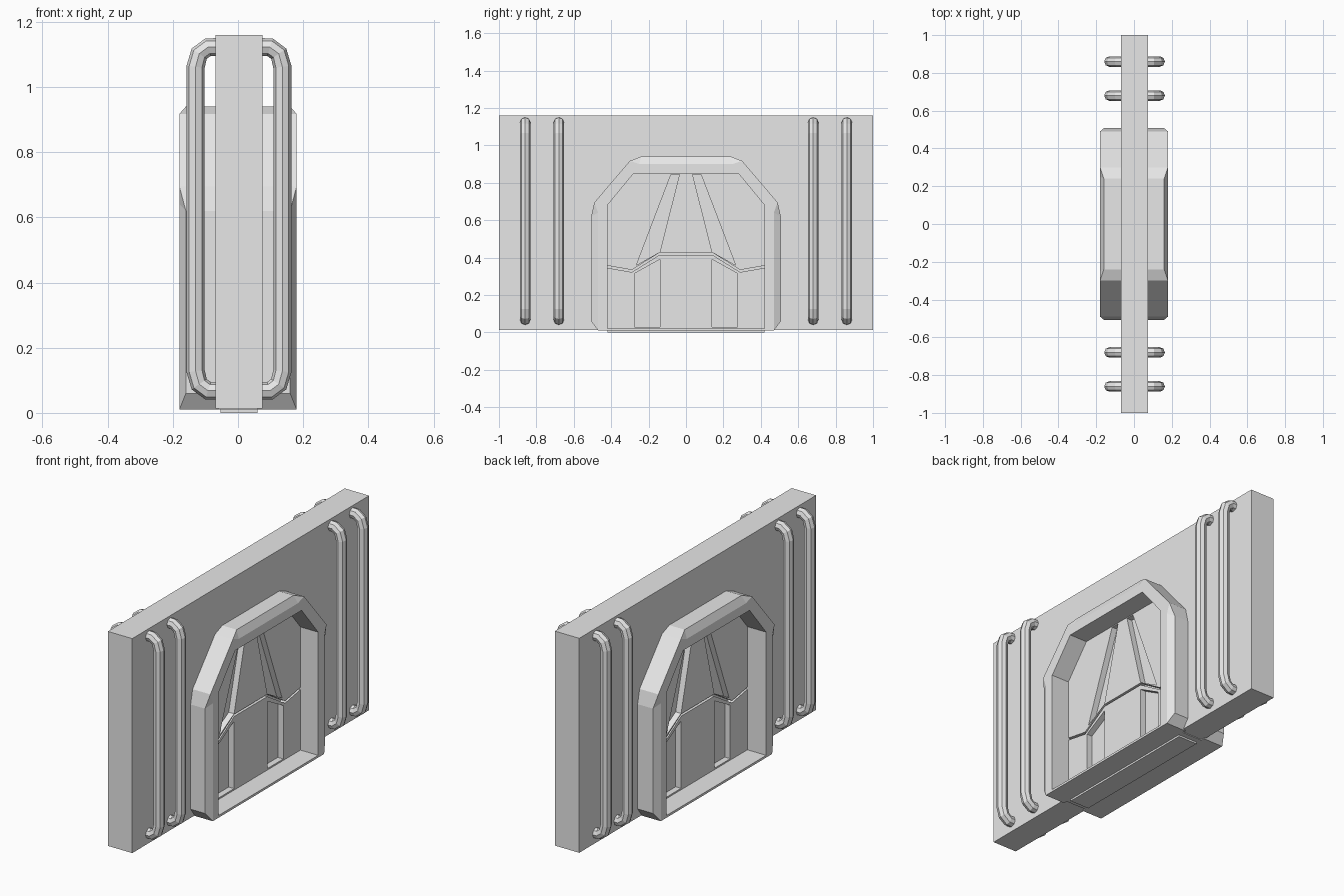
import bpy
import bmesh

cube = bpy.data.objects.get("Cube")
if cube:
    bpy.data.objects.remove(cube)

grey = bpy.data.materials.new("plain_grey")
grey.use_nodes = True
COLOUR = (0.8, 0.8, 0.8, 1)
grey.diffuse_color = COLOUR
grey.node_tree.nodes["Principled BSDF"].inputs["Base Color"].default_value = COLOUR

SHIFT = 0.003  # wall and pipes sit slightly to one side
FACE = 0.072   # half thickness of the wall


def finish(name, bm):
    bmesh.ops.remove_doubles(bm, verts=bm.verts, dist=1e-5)
    bmesh.ops.recalc_face_normals(bm, faces=bm.faces)
    mesh = bpy.data.meshes.new(name)
    bm.to_mesh(mesh)
    bm.free()
    mesh.materials.append(grey)
    obj = bpy.data.objects.new(name, mesh)
    bpy.context.collection.objects.link(obj)
    return obj


def prism(bm, outline, x0, x1):
    """Extrude a (y, z) outline from x0 to x1."""
    a = [bm.verts.new((x0, y, z)) for y, z in outline]
    b = [bm.verts.new((x1, y, z)) for y, z in outline]
    bm.faces.new(a)
    bm.faces.new(b[::-1])
    for i in range(len(a)):
        j = (i + 1) % len(a)
        bm.faces.new((a[i], b[i], b[j], a[j]))


def box(name, x, y, z0, z1, shift=0):
    bm = bmesh.new()
    prism(bm, [(-y, z0), (y, z0), (y, z1), (-y, z1)], shift - x, shift + x)
    return finish(name, bm)


# Wall slab
wall = box("wall", FACE, 1, 0.014, 1.16, SHIFT)

# Recessed door panels, window strips and the seam between them
lower_panel = [(0.14, 0.03), (0.275, 0.03), (0.275, 0.315), (0.14, 0.39)]
window_strip = [(0.14, 0.43), (0.265, 0.36), (0.08, 0.845), (0.035, 0.845)]
seam = [(-0.42, 0.345), (-0.29, 0.322), (-0.14, 0.415),
        (0.14, 0.415), (0.29, 0.322), (0.42, 0.345)]
seam_band = seam + [(y, z + 0.012) for y, z in reversed(seam)]

bm = bmesh.new()
for side in (-1, 1):
    x0 = SHIFT + side * (FACE - 0.032)
    x1 = SHIFT + side * (FACE + 0.05)
    for outline in (lower_panel, window_strip):
        for flip in (-1, 1):
            prism(bm, [(y * flip, z) for y, z in outline], x0, x1)
    prism(bm, seam_band, x0, x1)
cutter = finish("recess_cutter", bm)
cutter.hide_render = True
cutter.hide_viewport = True
cutter.display_type = 'WIRE'
cut = wall.modifiers.new("recesses", 'BOOLEAN')
cut.operation = 'DIFFERENCE'
cut.solver = 'EXACT'
cut.object = cutter

# Door surround: stations of outer (y, z, x), front edge (y, z), inner (y, z)
half = [
    ((0.47, 0.01, 0.18), (0.47, 0.01), (0.42, 0.01)),
    ((0.507, 0.06, 0.16), (0.47, 0.06), (0.42, 0.06)),
    ((0.507, 0.62, 0.16), (0.47, 0.64), (0.42, 0.64)),
    ((0.49, 0.695, 0.18), (0.49, 0.695), (0.42, 0.68)),
    ((0.30, 0.917, 0.18), (0.30, 0.917), (0.28, 0.85)),
    ((0.24, 0.94, 0.16), (0.25, 0.90), (0.24, 0.85)),
]
stations = [(1, s) for s in half] + [(-1, s) for s in reversed(half)]
bm = bmesh.new()
rings = []
for flip, (outer, edge, inner) in stations:
    section = [(0.06, *outer[:2]), (outer[2], *outer[:2]),
               (0.18, *edge), (0.18, *inner), (0.06, *inner)]
    rings.append([bm.verts.new((x, y * flip, z)) for x, y, z in section])
for a, b in zip(rings, rings[1:]):
    for i in range(5):
        j = (i + 1) % 5
        bm.faces.new((a[i], a[j], b[j], b[i]))
bm.faces.new(rings[0])
bm.faces.new(rings[-1][::-1])
frame = finish("door_frame", bm)
frame.modifiers.new("other_side", 'MIRROR').use_mirror_merge = False

# Threshold and the thin strip beneath it
box("door_sill", 0.18, 0.45, 0.01, 0.022)
box("sill_strip", 0.057, 0.42, 0, 0.012, SHIFT)

# Bent pipes on both faces of the wall
bend = [(0.06, 0), (0.095, 0), (0.122, 0.02), (0.133, 0.06)]
TOP, BOTTOM = 1.122, 0.068
path = [(x, TOP - d) for x, d in bend] + [(x, BOTTOM + d) for x, d in reversed(bend)]
for side, label in ((1, "left"), (-1, "right")):
    for y in (-0.86, -0.68, 0.68, 0.86):
        curve = bpy.data.curves.new("pipe_" + label, 'CURVE')
        curve.dimensions = '3D'
        curve.bevel_depth = 0.028
        curve.bevel_resolution = 2
        curve.use_fill_caps = True
        curve.materials.append(grey)
        spline = curve.splines.new('POLY')
        spline.points.add(len(path) - 1)
        for point, (x, z) in zip(spline.points, path):
            point.co = (SHIFT + side * x, y, z, 1)
        spline.use_smooth = False
        pipe = bpy.data.objects.new("pipe_" + label, curve)
        bpy.context.collection.objects.link(pipe)
